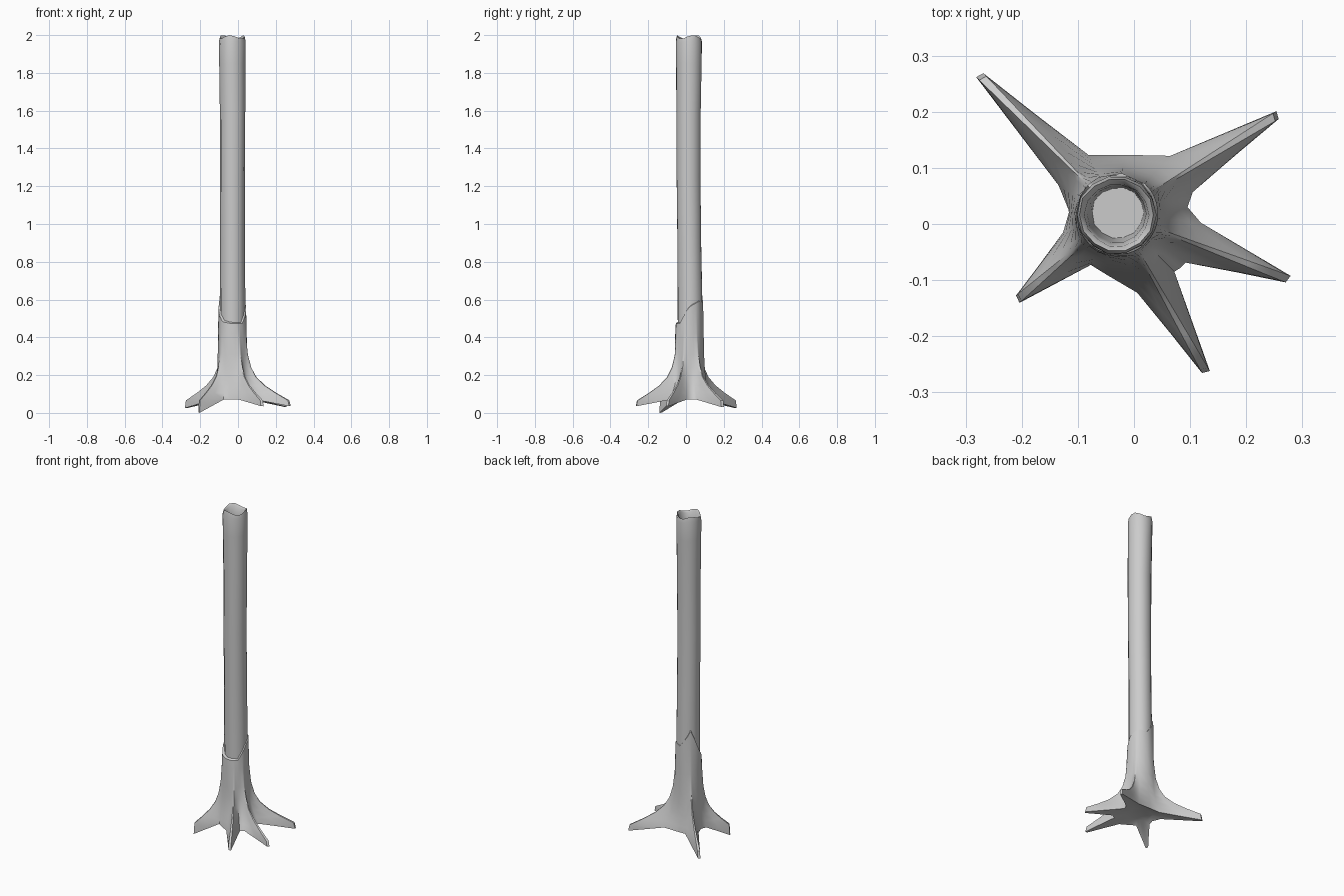
import bpy, bmesh, math, random
from mathutils import Vector

if "Cube" in bpy.data.objects:
    bpy.data.objects.remove(bpy.data.objects["Cube"])

random.seed(4)
CENTRE = Vector((-0.03, 0.018, 0))


def loft(name, rings, angle):
    """Skin a list of equal-length closed rings and cap both ends."""
    bm = bmesh.new()
    rows = [[bm.verts.new(p) for p in ring] for ring in rings]
    n = len(rows[0])
    for a, b in zip(rows, rows[1:]):
        for i in range(n):
            j = (i + 1) % n
            bm.faces.new((a[i], a[j], b[j], b[i]))
    bm.faces.new(rows[0])
    bm.faces.new(rows[-1])
    bmesh.ops.recalc_face_normals(bm, faces=bm.faces)
    mesh = bpy.data.meshes.new(name)
    bm.to_mesh(mesh)
    bm.free()
    ob = bpy.data.objects.new(name, mesh)
    bpy.context.collection.objects.link(ob)
    bpy.ops.object.select_all(action='DESELECT')
    bpy.context.view_layer.objects.active = ob
    ob.select_set(True)
    bpy.ops.object.shade_smooth_by_angle(angle=math.radians(angle))
    return ob


# hollow trunk: z, centre x, centre y, radius, rim raggedness
trunk_rows = [
    (0.40, -0.027, 0.022, 0.066, 0), (0.60, -0.027, 0.022, 0.067, 0),
    (0.90, -0.028, 0.018, 0.065, 0), (1.25, -0.028, 0.014, 0.066, 0),
    (1.60, -0.027, 0.014, 0.067, 0), (1.85, -0.029, 0.015, 0.070, 0),
    (1.965, -0.030, 0.016, 0.071, 0.006), (1.99, -0.030, 0.016, 0.066, 0.010),
    (1.98, -0.030, 0.016, 0.057, 0.010), (1.92, -0.030, 0.018, 0.052, 0),
    (1.80, -0.028, 0.020, 0.046, 0),
]
SIDES = 14
wobble = [random.uniform(0.97, 1.03) for _ in range(SIDES)]
trunk = []
for z, cx, cy, r, rag in trunk_rows:
    ring = []
    for i in range(SIDES):
        a = math.tau * i / SIDES
        rr = r * wobble[i] * random.uniform(0.985, 1.015)
        ring.append((cx + rr * math.cos(a), cy + rr * math.sin(a),
                     z + rag * math.sin(3 * a + 0.6)))
    trunk.append(ring)
loft("trunk", trunk, 50)

# roots, anticlockwise: tip x, tip y, tip z, base reach, radius of the following valley
roots = [
    (0.257, 0.196, 0.030, 0.135, 0.106),
    (-0.277, 0.266, 0.025, 0.110, 0.085),
    (-0.208, -0.136, 0.000, 0.095, 0.110),
    (0.130, -0.265, 0.035, 0.140, 0.148),
    (0.277, -0.098, 0.035, 0.145, 0.126),
]

# star-shaped ground outline, one column of the flare per point
outline = []
for k, (tx, ty, tz, base, valley) in enumerate(roots):
    d = Vector((tx, ty, 0)) - CENTRE
    reach = d.length
    d.normalize()
    side = Vector((-d.y, d.x, 0))
    mid = (base + reach) / 2
    for along, lat in ((base, -0.038), (mid, -0.022), (reach - 0.004, -0.008),
                       (reach, 0.006), (mid, 0.022), (base, 0.038)):
        t = max(0, (along - base) / (reach - base))
        p = d * along + side * lat
        p.z = 0.07 + (tz - 0.07) * t
        outline.append(p)
    nxt = roots[(k + 1) % 5]
    d2 = (Vector((nxt[0], nxt[1], 0)) - CENTRE).normalized()
    v = (d + d2).normalized() * valley
    v.z = 0.07
    outline.append(v)

# torn upper edge of the bark: height every 45 degrees from +x
edge = [0.57, 0.60, 0.59, 0.69, 0.56, 0.49, 0.48, 0.48]


def edge_height(a):
    u = (a % math.tau) / (math.pi / 4)
    i = int(u) % 8
    return edge[i] + (edge[(i + 1) % 8] - edge[i]) * (u - int(u))


def flare(z, r, f, on_ground=False):
    """Blend a circle into the star outline; z None follows the torn edge."""
    ring = []
    for p in outline:
        a = math.atan2(p.y, p.x)
        c = Vector((math.cos(a), math.sin(a), 0)) * r
        q = c.lerp(Vector((p.x, p.y, 0)), f) + CENTRE
        if on_ground:
            q.z = p.z
        elif z is None:
            q.z = edge_height(a)
        else:
            q.z = max(z, p.z + 0.004)
        ring.append(q)
    return ring


# root flare wrapping the trunk foot
flare_rings = [flare(None, 0.060, 0)]
flare_rings.append(flare(None, 0.073, 0))
for p in flare_rings[1]:
    p.z -= 0.008
for z, r, f in ((0.42, 0.076, 0), (0.31, 0.077, 0.04), (0.24, 0.079, 0.11),
                (0.19, 0.081, 0.22), (0.145, 0.084, 0.41), (0.105, 0.088, 0.67),
                (0.066, 0.092, 0.97)):
    flare_rings.append(flare(z, r, f))
flare_rings.append(flare(0, 0.09, 1.0, True))
flare_rings.append(flare(0.085, 0.07, 0))
loft("root_flare", flare_rings, 50)
